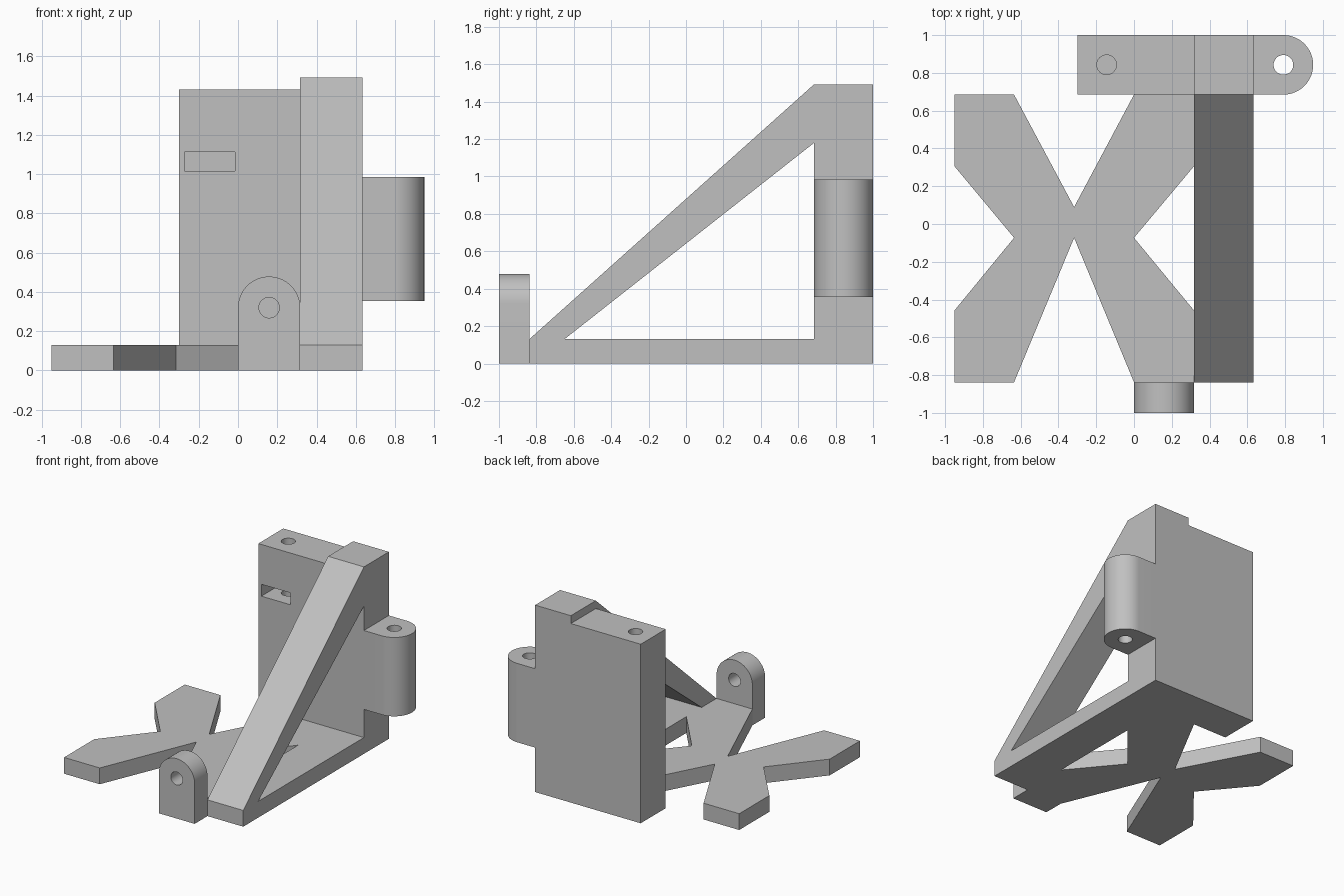
import bpy, bmesh
from math import sin, cos, pi

cube = bpy.data.objects.get("Cube")
if cube:
    bpy.data.objects.remove(cube, do_unlink=True)

grey = bpy.data.materials.new("plain grey")
grey.use_nodes = True
grey.diffuse_color = (0.53, 0.53, 0.53, 1)
grey.node_tree.nodes["Principled BSDF"].inputs["Base Color"].default_value = (0.53, 0.53, 0.53, 1)


def prism(name, outline, axis, low, high):
    """Extrude a 2D outline along an axis from low to high."""
    place = {"x": lambda a, b, d: (d, a, b),
             "y": lambda a, b, d: (a, d, b),
             "z": lambda a, b, d: (a, b, d)}[axis]
    bm = bmesh.new()
    ends = [[bm.verts.new(place(a, b, d)) for a, b in outline] for d in (low, high)]
    for end in ends:
        bm.faces.new(end)
    n = len(outline)
    for i in range(n):
        j = (i + 1) % n
        bm.faces.new((ends[0][i], ends[0][j], ends[1][j], ends[1][i]))
    bmesh.ops.recalc_face_normals(bm, faces=bm.faces)
    mesh = bpy.data.meshes.new(name)
    bm.to_mesh(mesh)
    bm.free()
    mesh.materials.append(grey)
    obj = bpy.data.objects.new(name, mesh)
    bpy.context.collection.objects.link(obj)
    return obj


def arc(a, b, radius, start, end, steps):
    angles = [start + (end - start) * i / steps for i in range(steps + 1)]
    return [(a + radius * cos(t), b + radius * sin(t)) for t in angles]


def circle(a, b, radius=0.052):
    return arc(a, b, radius, 0, 2 * pi, 40)[:-1]


def rect(a0, a1, b0, b1):
    return [(a0, b0), (a1, b0), (a1, b1), (a0, b1)]


def activate(obj):
    bpy.ops.object.select_all(action="DESELECT")
    obj.select_set(True)
    bpy.context.view_layer.objects.active = obj


def cut(obj, cutter):
    cutter.hide_render = True
    mod = obj.modifiers.new("cut", "BOOLEAN")
    mod.operation = "DIFFERENCE"
    mod.solver = "EXACT"
    mod.object = cutter
    activate(obj)
    bpy.ops.object.modifier_apply(modifier=mod.name)
    bpy.data.objects.remove(cutter, do_unlink=True)


base, inner, outer, back = 0.13, 0.317, 0.633, 0.685

# Cross-shaped foot lying flat
prism("cross_foot", [
    (-0.95, back), (-0.635, back), (-0.317, 0.09), (0, back), (inner, back),
    (inner, 0.305), (0, -0.073), (inner, -0.457), (inner, -0.838), (0, -0.838),
    (-0.317, -0.073), (-0.635, -0.838), (-0.95, -0.838), (-0.95, -0.457),
    (-0.635, -0.073), (-0.95, 0.305)], "z", 0, base)

# Triangular side brace with an open centre
brace = prism("side_brace", [(-0.838, 0), (-0.838, base), (back, 1.493), (1, 1.493), (1, 0)],
              "x", inner, outer)
cut(brace, prism("brace_opening", [(-0.65, base), (back, base), (back, 1.18)],
                 "x", inner - 0.1, outer + 0.1))

# Upright back plate with a nut slot and a blind screw hole
plate = prism("back_plate", rect(-0.3, inner, back, 1), "z", 0, 1.43)
cut(plate, prism("nut_slot", rect(-0.273, -0.015, 1.017, 1.112), "y", back - 0.1, 0.97))
cut(plate, prism("screw_hole", circle(-0.145, 0.843), "z", 0.85, 1.6))

# Rounded hinge barrel on the left side
hinge = prism("hinge_barrel",
              [(outer, back)] + arc(0.791, 0.8425, 0.1575, -pi / 2, pi / 2, 32) + [(outer, 1)],
              "z", 0.355, 0.985)
cut(hinge, prism("hinge_hole", circle(0.791, 0.8425), "z", 0.2, 1.2))

# Rounded eyelet tab at the front
tab = prism("front_tab", [(inner, 0)] + arc(0.1585, 0.32, 0.1585, 0, pi, 32) + [(0, 0)],
            "y", -1, -0.838)
cut(tab, prism("tab_hole", circle(0.1585, 0.32), "y", -1.2, -0.7))

# Smooth the curved walls, keep crisp edges
for part in (hinge, tab, plate):
    activate(part)
    bpy.ops.object.shade_smooth_by_angle()
